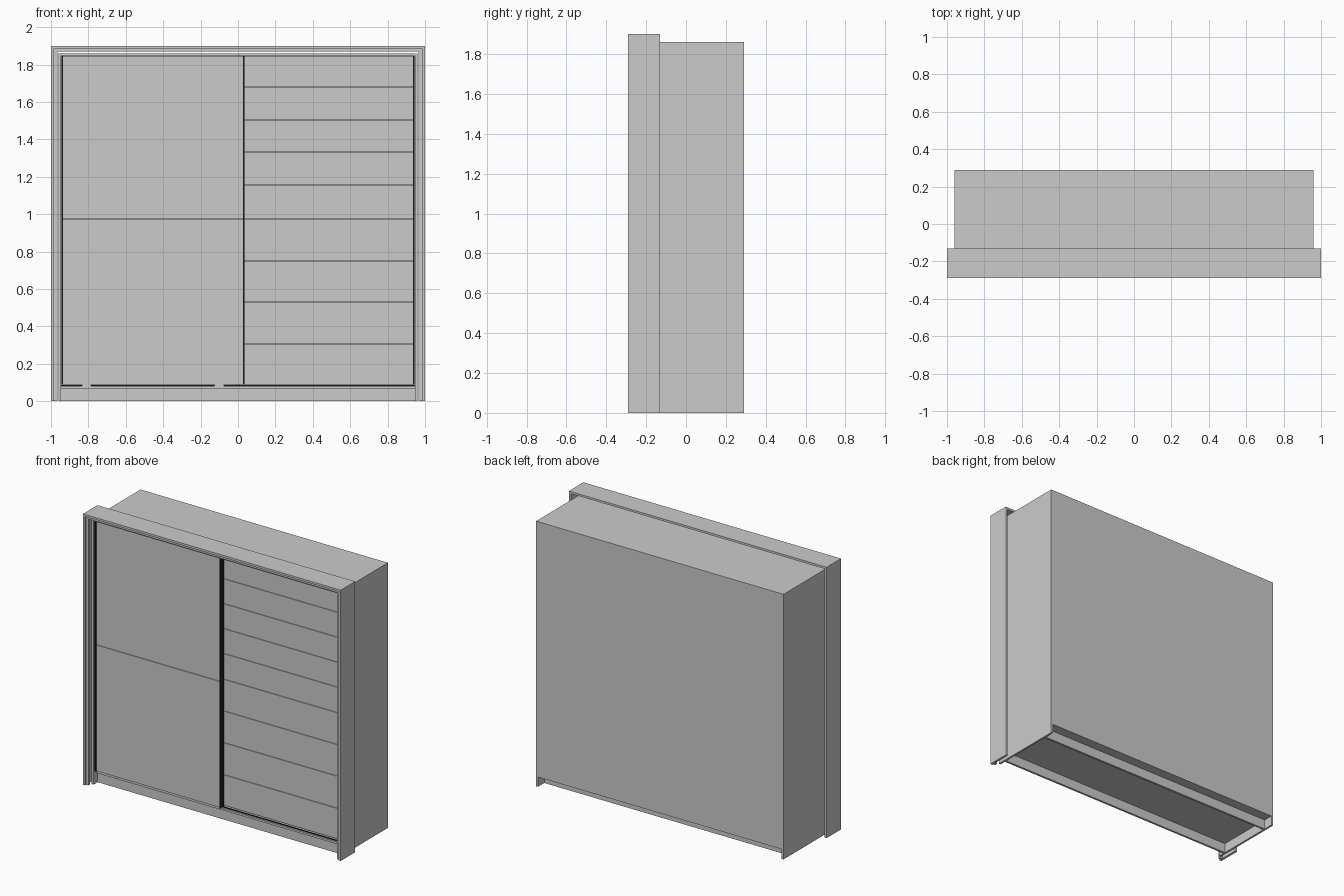
import bpy, bmesh

if "Cube" in bpy.data.objects:
    bpy.data.objects.remove(bpy.data.objects["Cube"])


def material(name, v):
    m = bpy.data.materials.new(name)
    m.diffuse_color = (v, v, v, 1)
    m.use_nodes = True
    m.node_tree.nodes["Principled BSDF"].inputs["Base Color"].default_value = m.diffuse_color
    return m


door_grey = material("door_grey", 0.62)
dark = material("dark_trim", 0.02)


def finish(name, bm, mat=None):
    bmesh.ops.recalc_face_normals(bm, faces=bm.faces)
    me = bpy.data.meshes.new(name)
    bm.to_mesh(me)
    bm.free()
    ob = bpy.data.objects.new(name, me)
    bpy.context.collection.objects.link(ob)
    if mat:
        me.materials.append(mat)
    return ob


def box(name, x, y, z, mat=None):
    """Box from (min, max) ranges on each axis."""
    bm = bmesh.new()
    bmesh.ops.create_cube(bm, size=1)
    for v in bm.verts:
        v.co = [r[0] + (c + 0.5) * (r[1] - r[0]) for c, r in zip(v.co, (x, y, z))]
    return finish(name, bm, mat)


def pair(name, x, y, z, mat=None):
    """Right-hand box plus its mirror image."""
    box(name + "_right", x, y, z, mat)
    box(name + "_left", (-x[1], -x[0]), y, z, mat)


def prism(name, pts, z0, z1, mat=None):
    """Extrude an xy profile vertically."""
    bm = bmesh.new()
    f = bm.faces.new([bm.verts.new((px, py, z0)) for px, py in pts])
    new = bmesh.ops.extrude_face_region(bm, geom=[f])["geom"]
    bmesh.ops.translate(bm, vec=(0, 0, z1 - z0),
                        verts=[g for g in new if isinstance(g, bmesh.types.BMVert)])
    return finish(name, bm, mat)


# Surround: outer boards with a set-back fascia, open at the rear
F = (-0.29, -0.13)
pair("surround_side", (0.984, 1.0), F, (0, 1.9))
box("surround_top", (-0.984, 0.984), F, (1.885, 1.9))
pair("surround_fascia_side", (0.966, 0.984), (-0.28, -0.262), (0, 1.885))
box("surround_fascia_top", (-0.966, 0.966), (-0.28, -0.262), (1.869, 1.885))

# Carcass
pair("carcass_side", (0.946, 0.96), (-0.25, 0.29), (0, 1.86))
box("carcass_top", (-0.946, 0.946), (-0.25, 0.29), (1.848, 1.86))
box("carcass_back", (-0.946, 0.946), (0.28, 0.29), (0.068, 1.848))
box("carcass_bottom", (-0.946, 0.946), (-0.215, 0.28), (0.068, 0.082))
box("carcass_divider", (-0.008, 0.008), (-0.12, 0.28), (0.082, 1.848))
box("front_plinth", (-0.946, 0.946), (-0.205, -0.19), (0, 0.068))
box("back_plinth", (-0.946, 0.946), (0.205, 0.22), (0, 0.068))

# Door rails and rollers
for y in (-0.2, -0.165):
    box("bottom_rail", (-0.946, 0.946), (y - 0.003, y + 0.003), (0.082, 0.088), dark)
for x in (-0.81, -0.1):
    box("door_roller", (x - 0.025, x + 0.025), (-0.222, -0.206), (0.082, 0.1))


def door(name, x0, x1, yf, yb, splits, mat):
    """Stacked panels with hairline joints between two grip profiles."""
    zb, zt, w = 0.09, 1.845, 0.008
    zs = [zb] + splits + [zt]
    for i, (a, b) in enumerate(zip(zs, zs[1:])):
        box(f"{name}_panel_{i + 1}", (x0 + w, x1 - w), (yf, yb),
            (a + (0.0015 if i else 0), b - (0.0015 if b < zt else 0)), mat)
    box(name + "_backing", (x0 + w, x1 - w), (yb - 0.004, yb + 0.002), (zb, zt), mat)
    # channel-shaped grip along each vertical edge
    for side, xo, s in (("left", x0, 1), ("right", x1, -1)):
        pts = [(xo, yf - 0.01), (xo + s * w, yf - 0.01), (xo + s * w, yb),
               (xo, yb), (xo, yb - 0.005), (xo + s * 0.004, yb - 0.005),
               (xo + s * 0.004, yf - 0.005), (xo, yf - 0.005)]
        prism(f"{name}_grip_{side}", pts, zb, zt, dark)


# Sliding doors: left runs in front, right is slatted
door("left_door", -0.944, 0.034, -0.23, -0.204, [0.975], door_grey)
slats = [0.305, 0.53, 0.752, 0.975, 1.155, 1.33, 1.505, 1.68]
door("right_door", -0.03, 0.944, -0.188, -0.162, slats, None)
